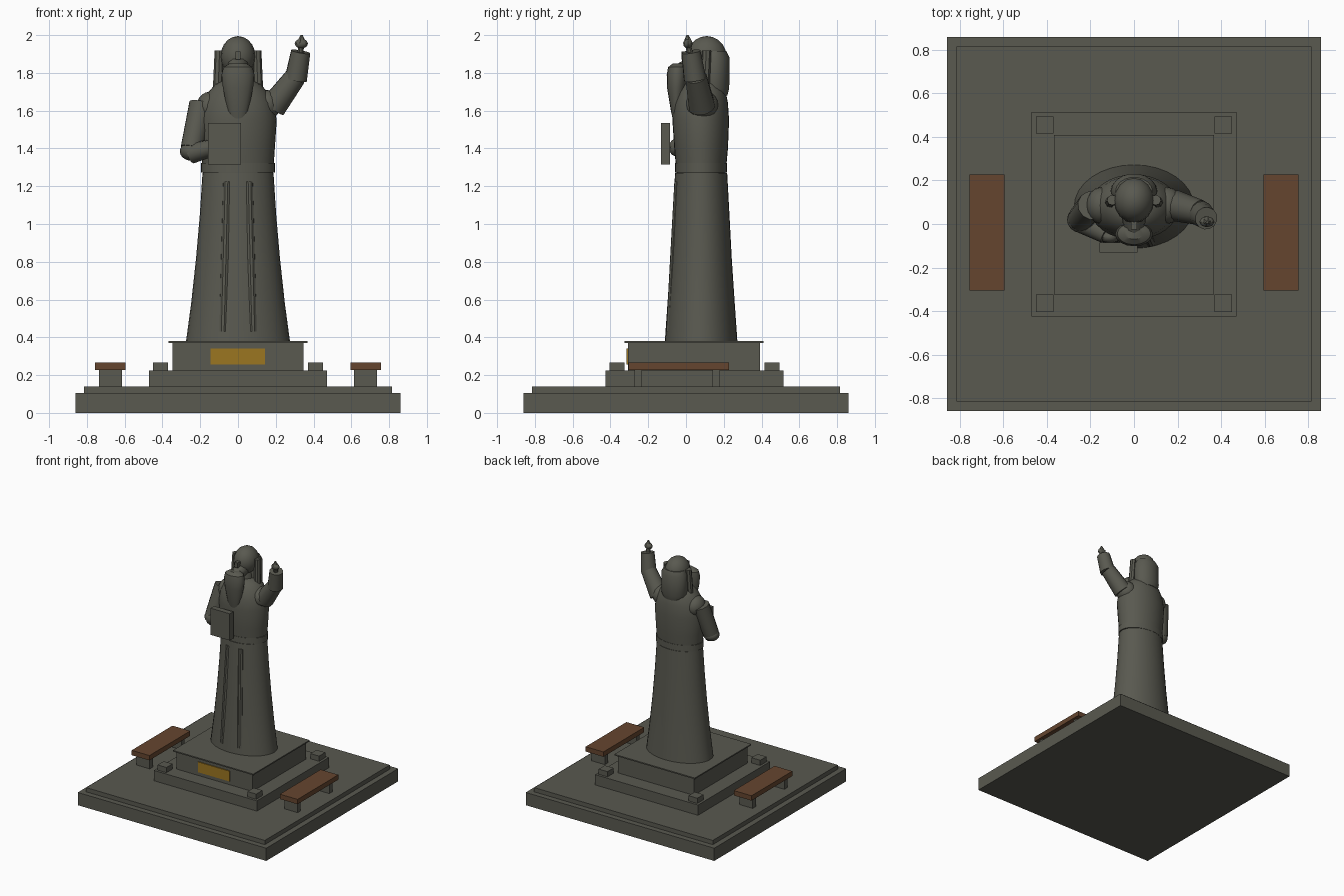
import bpy, bmesh, math
from mathutils import Vector, Matrix

if "Cube" in bpy.data.objects:
    bpy.data.objects.remove(bpy.data.objects["Cube"])


def material(name, rgb):
    m = bpy.data.materials.new(name)
    m.use_nodes = True
    m.diffuse_color = (*rgb, 1)
    m.node_tree.nodes["Principled BSDF"].inputs["Base Color"].default_value = (*rgb, 1)
    return m


STONE = material("dark stone", (0.10, 0.10, 0.08))
WOOD = material("bench wood", (0.13, 0.06, 0.028))
BRASS = material("plaque brass", (0.33, 0.18, 0.015))


def finish(name, bm, mat, smooth=False):
    bmesh.ops.recalc_face_normals(bm, faces=bm.faces)
    mesh = bpy.data.meshes.new(name)
    bm.to_mesh(mesh)
    bm.free()
    mesh.materials.append(mat)
    ob = bpy.data.objects.new(name, mesh)
    bpy.context.collection.objects.link(ob)
    if smooth:
        bpy.ops.object.select_all(action="DESELECT")
        ob.select_set(True)
        bpy.context.view_layer.objects.active = ob
        bpy.ops.object.shade_smooth_by_angle(angle=math.radians(35))
    return ob


def box(name, x, y, z, mat=STONE):
    """Box from (min, max) pairs."""
    bm = bmesh.new()
    lo, hi = Vector((x[0], y[0], z[0])), Vector((x[1], y[1], z[1]))
    size = Matrix.Diagonal((*(hi - lo), 1))
    bmesh.ops.create_cube(bm, size=1, matrix=Matrix.Translation((lo + hi) / 2) @ size)
    return finish(name, bm, mat)


def loft(name, rings, sides=24):
    """Stack of ellipses (z, centre y, radius x, radius y)."""
    bm = bmesh.new()
    loops = []
    for z, cy, rx, ry in rings:
        angles = [math.tau * i / sides for i in range(sides)]
        loops.append([bm.verts.new((rx * math.cos(a), cy + ry * math.sin(a), z)) for a in angles])
    for a, b in zip(loops, loops[1:]):
        for i in range(sides):
            j = (i + 1) % sides
            bm.faces.new((a[i], a[j], b[j], b[i]))
    bm.faces.new(loops[0])
    bm.faces.new(loops[-1])
    return finish(name, bm, STONE, True)


def limb(name, start, end, r1, r2, sides=12):
    """Tapered cylinder between two points."""
    a, b = Vector(start), Vector(end)
    turn = (b - a).to_track_quat("Z", "Y").to_matrix().to_4x4()
    bm = bmesh.new()
    bmesh.ops.create_cone(bm, cap_ends=True, segments=sides, radius1=r1, radius2=r2,
                          depth=(b - a).length, matrix=Matrix.Translation((a + b) / 2) @ turn)
    return finish(name, bm, STONE, True)


def ball(name, centre, radii, u=16, v=10):
    bm = bmesh.new()
    bmesh.ops.create_uvsphere(bm, u_segments=u, v_segments=v, radius=1,
                              matrix=Matrix.Translation(centre) @ Matrix.Diagonal((*radii, 1)))
    return finish(name, bm, STONE, True)


# Stepped base and pedestal
box("base_slab", (-0.86, 0.86), (-0.86, 0.86), (0, 0.105))
box("base_step", (-0.815, 0.815), (-0.815, 0.815), (0.105, 0.14))
box("plinth", (-0.47, 0.47), (-0.425, 0.515), (0.14, 0.225))
box("pedestal", (-0.347, 0.347), (-0.308, 0.392), (0.225, 0.37))
box("pedestal_cap", (-0.367, 0.367), (-0.325, 0.41), (0.37, 0.38))
box("plaque", (-0.145, 0.142), (-0.315, -0.307), (0.255, 0.34), BRASS)

# Corner blocks and benches, mirrored left and right
for sx, side in ((1, "left"), (-1, "right")):
    post_x = sorted((sx * 0.37, sx * 0.45))
    for y, end in ((-0.405, "front"), (0.415, "back")):
        box(f"{end}_{side}_corner_block", post_x, (y, y + 0.08), (0.225, 0.268))
    box(f"{side}_bench_seat", sorted((sx * 0.595, sx * 0.757)), (-0.305, 0.227), (0.228, 0.268), WOOD)
    for y, end in ((-0.272, "front"), (0.14, "back")):
        box(f"{end}_{side}_bench_leg", sorted((sx * 0.615, sx * 0.735)), (y, y + 0.04), (0.14, 0.228))

# Robe, with two long folds down the front
loft("robe", [(0.38, 0.08, 0.275, 0.192), (0.58, 0.08, 0.248, 0.178), (0.82, 0.08, 0.222, 0.162),
              (1.05, 0.08, 0.202, 0.15), (1.27, 0.08, 0.188, 0.138)], 32)
for sx, side in ((1, "left"), (-1, "right")):
    limb(f"{side}_robe_fold", (sx * 0.078, -0.082, 0.43), (sx * 0.058, -0.04, 1.225), 0.024, 0.022, 10)

# Torso, belt and neck
loft("torso", [(1.27, 0.08, 0.186, 0.13), (1.4, 0.08, 0.195, 0.142), (1.55, 0.078, 0.205, 0.15),
               (1.64, 0.08, 0.188, 0.142), (1.7, 0.085, 0.155, 0.125), (1.74, 0.09, 0.12, 0.1),
               (1.76, 0.095, 0.075, 0.07)], 32)
loft("belt", [(1.272, 0.08, 0.196, 0.137), (1.322, 0.08, 0.196, 0.137)], 32)
limb("neck", (0, 0.1, 1.72), (0, 0.11, 1.84), 0.07, 0.065)

# Head, hair and beard
ball("head", (0, 0.11, 1.885), (0.093, 0.105, 0.11))
box("nose", (-0.014, 0.014), (-0.025, 0.03), (1.87, 1.912))
loft("back_hair", [(1.68, 0.15, 0.09, 0.07), (1.72, 0.15, 0.108, 0.08), (1.88, 0.15, 0.105, 0.082),
                   (1.915, 0.15, 0.085, 0.065)], 18)
for sx, side in ((1, "left"), (-1, "right")):
    limb(f"{side}_hair_lock", (sx * 0.108, 0.1, 1.72), (sx * 0.1, 0.11, 1.918), 0.025, 0.024, 8)
loft("beard", [(1.53, -0.045, 0.035, 0.02), (1.6, -0.05, 0.055, 0.03), (1.72, -0.05, 0.08, 0.05),
               (1.79, -0.047, 0.087, 0.055), (1.83, -0.045, 0.077, 0.05),
               (1.85, -0.04, 0.045, 0.03)], 16)
limb("chin", (0, -0.04, 1.8), (0, 0.06, 1.84), 0.045, 0.06)

# Raised left arm
ball("left_shoulder", (0.15, 0.085, 1.63), (0.075, 0.085, 0.08))
limb("left_upper_arm", (0.185, 0.085, 1.62), (0.305, 0.052, 1.78), 0.072, 0.058)
limb("left_forearm", (0.306, 0.048, 1.765), (0.332, 0.026, 1.912), 0.06, 0.052)
limb("left_wrist", (0.33, 0.022, 1.9), (0.334, 0.012, 1.94), 0.018, 0.016, 8)
ball("left_hand", (0.335, 0.01, 1.955), (0.035, 0.025, 0.026), 8, 6)
limb("left_fingers", (0.335, 0.01, 1.96), (0.337, 0.008, 2.0), 0.026, 0.006, 6)

# Bent right arm holding a book
ball("right_shoulder", (-0.15, 0.085, 1.62), (0.07, 0.085, 0.08))
limb("right_upper_arm", (-0.192, 0.085, 1.635), (-0.245, 0.025, 1.4), 0.068, 0.06)
ball("right_elbow", (-0.246, 0.02, 1.385), (0.062, 0.06, 0.05))
limb("right_forearm", (-0.245, 0.015, 1.375), (-0.13, -0.045, 1.405), 0.055, 0.045)
ball("right_hand", (-0.11, -0.06, 1.405), (0.045, 0.03, 0.045), 8, 6)
box("book", (-0.158, 0.017), (-0.132, -0.086), (1.315, 1.535))
